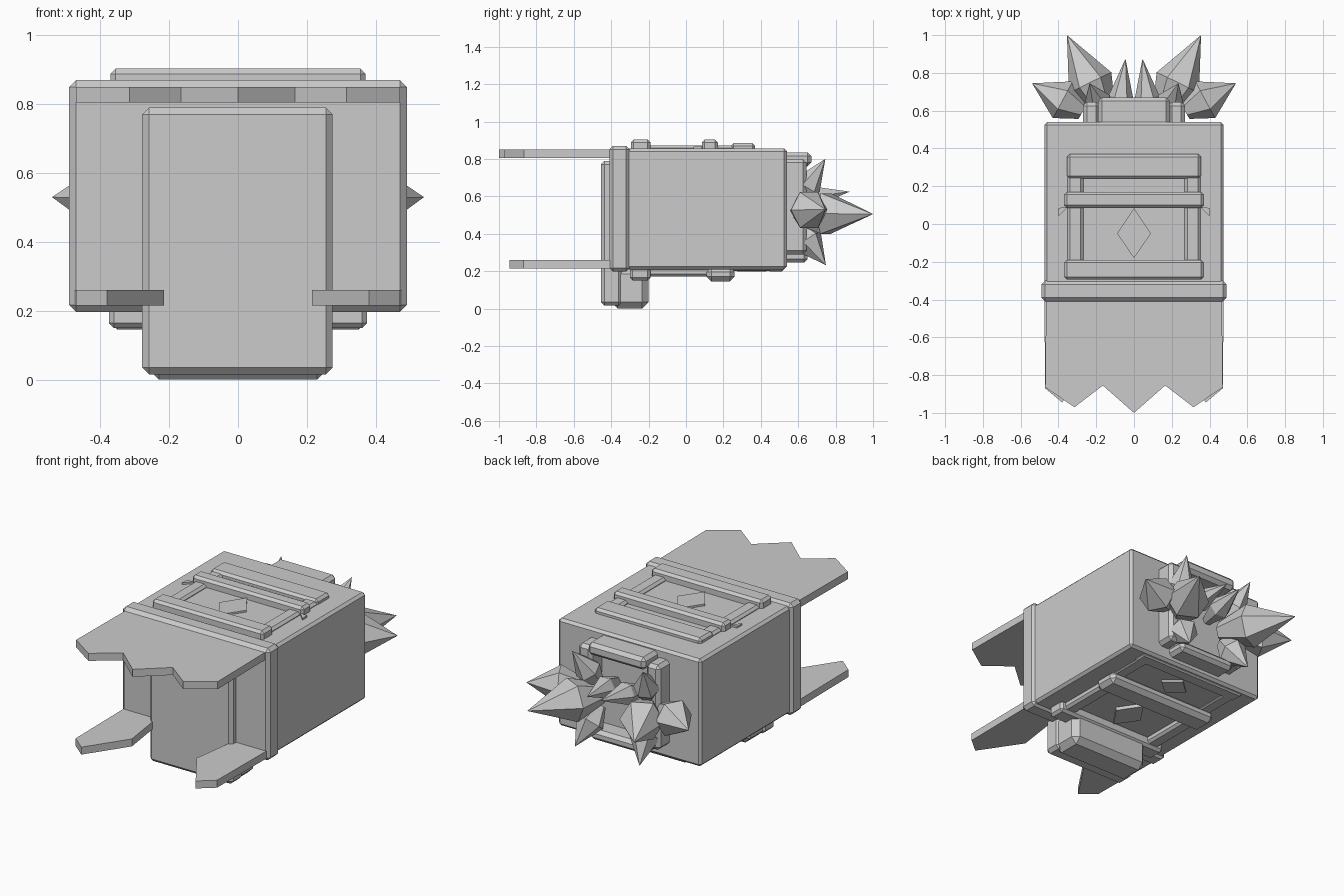
import bpy, bmesh, math
from mathutils import Vector

if "Cube" in bpy.data.objects:
    bpy.data.objects.remove(bpy.data.objects["Cube"])

grey = bpy.data.materials.new("plain grey")
grey.diffuse_color = (0.6, 0.6, 0.6, 1)
grey.use_nodes = True
grey.node_tree.nodes["Principled BSDF"].inputs["Base Color"].default_value = grey.diffuse_color


def finish(name, bm):
    bmesh.ops.recalc_face_normals(bm, faces=bm.faces)
    mesh = bpy.data.meshes.new(name)
    bm.to_mesh(mesh)
    bm.free()
    mesh.materials.append(grey)
    ob = bpy.data.objects.new(name, mesh)
    bpy.context.collection.objects.link(ob)
    return ob


def box(name, x, y, z, bevel=0.015):
    """Chamfered box from (min, max) ranges."""
    bm = bmesh.new()
    bmesh.ops.create_cube(bm, size=1)
    for v in bm.verts:
        v.co = [r[0] if c < 0 else r[1] for c, r in zip(v.co, (x, y, z))]
    if bevel:
        bmesh.ops.bevel(bm, geom=bm.edges[:], offset=bevel, segments=1,
                        affect='EDGES', profile=0.5)
    return finish(name, bm)


def slab(name, outline, z0, z1):
    """Flat outline in x and y, extruded upward."""
    bm = bmesh.new()
    face = bm.faces.new([bm.verts.new((px, py, z0)) for px, py in outline])
    out = bmesh.ops.extrude_face_region(bm, geom=[face])
    for v in out["geom"]:
        if isinstance(v, bmesh.types.BMVert):
            v.co.z = z1
    return finish(name, bm)


def spike(name, base, tip, radius, belly=0.4, sides=6):
    """Crystal: narrow foot, wide belly, sharp tip."""
    base, tip = Vector(base), Vector(tip)
    axis = tip - base
    rot = axis.to_track_quat('Z', 'Y')
    bm = bmesh.new()
    rings = []
    for t, r in ((0, radius * 0.45), (belly, radius)):
        rings.append([bm.verts.new(base + axis * t + rot @ Vector(
            (r * math.cos(k * math.tau / sides), r * math.sin(k * math.tau / sides), 0)))
            for k in range(sides)])
    top = bm.verts.new(tip)
    bm.faces.new(rings[0])
    for k in range(sides):
        n = (k + 1) % sides
        bm.faces.new((rings[0][k], rings[0][n], rings[1][n], rings[1][k]))
        bm.faces.new((rings[1][k], rings[1][n], top))
    return finish(name, bm)


def mirrored(points):
    """Close a half outline across x = 0."""
    return points + [(-x, y) for x, y in reversed(points) if x]


# Main body and front collar
box("body", (-.475, .475), (-.35, .54), (.21, .855))
box("collar", (-.49, .49), (-.41, -.30), (.197, .87), .02)

# Front plate and the foot block behind its lower end
box("front_plate", (-.278, .275), (-.455, -.34), (.015, .79), .02)
box("foot_block", (-.265, .265), (-.40, -.20), (.0, .22), .035)

# Upper jaw with three teeth
slab("upper_jaw", mirrored([(0, -1), (.165, -.855), (.315, -.97), (.47, -.865),
                            (.465, -.38)]), .805, .85)

# Lower prongs
for s, side in ((1, "right"), (-1, "left")):
    slab(side + "_lower_prong",
         [(s * x, y) for x, y in ((.26, -.38), (.215, -.70), (.38, -.945),
                                  (.47, -.87), (.475, -.38))], .215, .26)

# Top frame: three cross bars, side rails and a centre diamond
box("top_front_bar", (-.37, .37), (-.295, -.19), (.84, .903))
box("top_middle_bar", (-.37, .37), (.085, .17), (.84, .903))
box("top_rear_bar", (-.355, .355), (.24, .37), (.84, .885))
diamond = [(0, -.18), (.09, -.05), (0, .085), (-.09, -.05)]
slab("top_diamond", diamond, .85, .866)

# Bottom frame
box("bottom_front_bar", (-.375, .375), (-.30, -.19), (.15, .22))
box("bottom_middle_bar", (-.375, .375), (.11, .26), (.145, .22), .025)
box("bottom_rear_bar", (-.36, .36), (.44, .52), (.198, .22), .008)
slab("bottom_diamond", diamond, .19, .215)
slab("bottom_rear_diamond", [(x, y * .6 + .38) for x, y in diamond], .197, .215)

# Rear frame bars
box("rear_top_bar", (-.19, .19), (.52, .67), (.76, .835), .02)
box("rear_bottom_bar", (-.19, .19), (.52, .65), (.245, .31), .02)

# Parts repeated on both sides
for s, side in ((1, "right"), (-1, "left")):
    def span(a, b):
        return tuple(sorted((s * a, s * b)))
    box(side + "_top_rail", span(.268, .352), (-.25, .30), (.84, .873), .014)
    slab(side + "_top_tab", [(s * .35, .09), (s * .40, .085), (s * .40, .04)], .855, .866)
    box(side + "_bottom_rail", span(.26, .345), (-.25, .20), (.17, .22), .014)
    box(side + "_bottom_rear_rail", span(.28, .35), (.22, .50), (.2, .22), .006)
    box(side + "_rear_post", span(.18, .27), (.52, .645), (.29, .80), .02)
    # Crystal spikes
    spike(side + "_large_spike", (s * .15, .58, .51), (s * .355, 1, .505), .125)
    spike(side + "_side_spike", (s * .27, .60, .525), (s * .54, .745, .53), .11)
    spike(side + "_middle_spike", (s * .085, .54, .58), (s * .045, .875, .625), .065)
    spike(side + "_upper_spike", (s * .17, .59, .57), (s * .235, .745, .80), .075)
    spike(side + "_lower_spike", (s * .16, .59, .44), (s * .215, .748, .232), .085)
